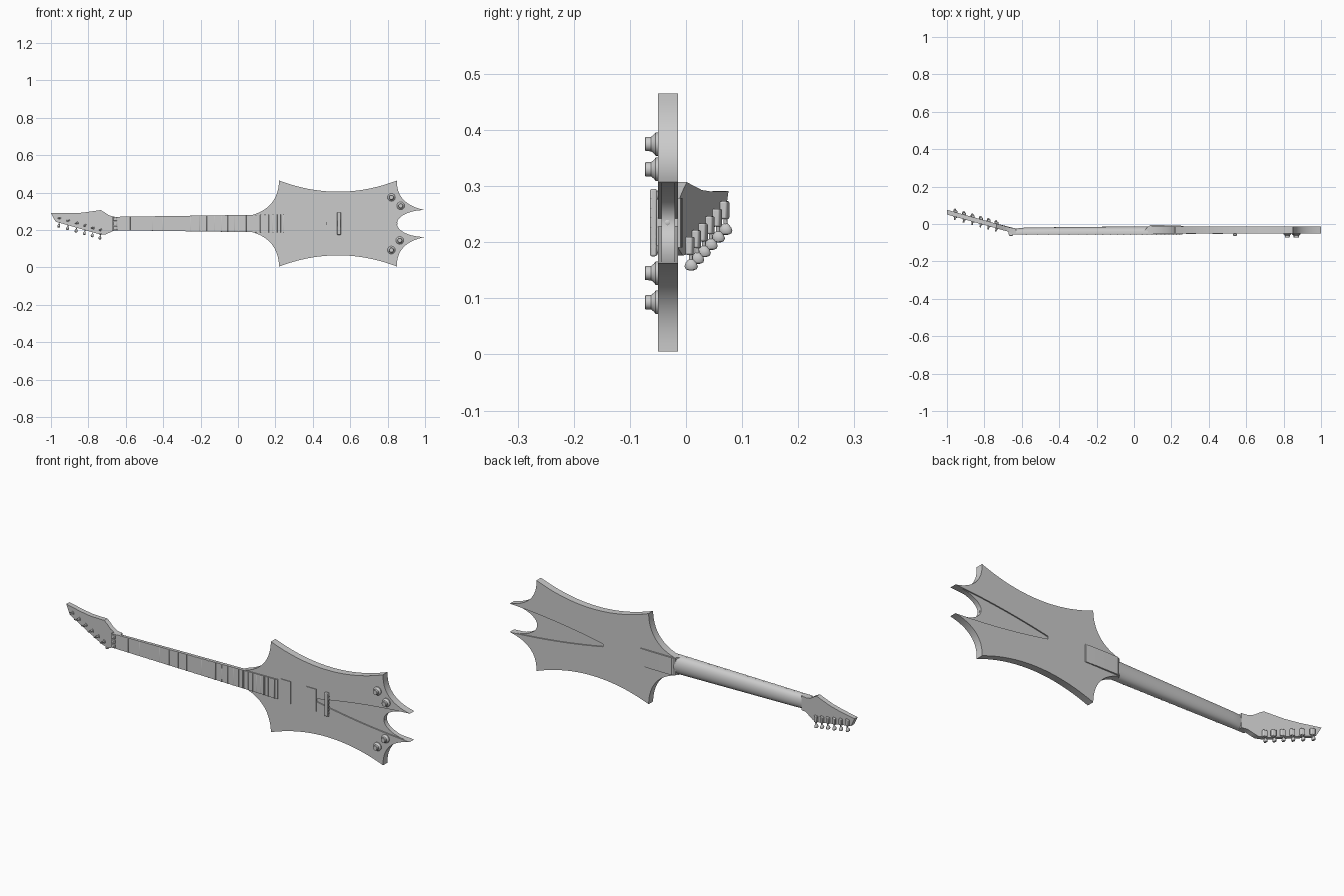
import bpy, bmesh, math
from mathutils import Vector

if "Cube" in bpy.data.objects:
    bpy.data.objects.remove(bpy.data.objects["Cube"])

grey = bpy.data.materials.new("plain grey")
grey.use_nodes = True
COLOUR = (0.6, 0.6, 0.6, 1)
grey.diffuse_color = COLOUR
grey.node_tree.nodes["Principled BSDF"].inputs["Base Color"].default_value = COLOUR

MID = 0.235          # height of the centre line
FRONT, BACK = -0.05, -0.014


def finish(name, bm, bevel=0):
    bmesh.ops.recalc_face_normals(bm, faces=bm.faces)
    me = bpy.data.meshes.new(name)
    bm.to_mesh(me)
    bm.free()
    me.materials.append(grey)
    ob = bpy.data.objects.new(name, me)
    bpy.context.collection.objects.link(ob)
    if bevel:
        mod = ob.modifiers.new("bevel", "BEVEL")
        mod.width, mod.segments = bevel, 2
    bpy.ops.object.select_all(action="DESELECT")
    ob.select_set(True)
    bpy.context.view_layer.objects.active = ob
    bpy.ops.object.shade_smooth_by_angle(angle=math.radians(35))
    return ob


def loft(name, rings, bevel=0):
    """Skin a row of equal closed rings and cap both ends."""
    bm = bmesh.new()
    vs = [[bm.verts.new(p) for p in ring] for ring in rings]
    n = len(rings[0])
    for a, b in zip(vs, vs[1:]):
        for i in range(n):
            j = (i + 1) % n
            bm.faces.new((a[i], a[j], b[j], b[i]))
    bm.faces.new(vs[0])
    bm.faces.new(vs[-1])
    return finish(name, bm, bevel)


def prism(name, pts, y0, y1, lean=lambda x: 0, bevel=0):
    """Extrude an x-z outline from y0 to y1."""
    return loft(name, [[(x, y + lean(x), z) for x, z in pts] for y in (y0, y1)], bevel)


def box(name, x0, x1, y0, y1, z0, z1, bevel=0, lean=lambda x: 0):
    return prism(name, [(x0, z0), (x1, z0), (x1, z1), (x0, z1)], y0, y1, lean, bevel)


def lathe(name, profile, origin, axis, n=20, flat=1):
    """Turn a (radius, distance) profile about an axis."""
    q = Vector(axis).to_track_quat("Z", "Y")
    rings = []
    for r, h in profile:
        ring = []
        for i in range(n):
            a = 2 * math.pi * i / n
            ring.append(Vector(origin) + q @ Vector((r * math.cos(a), r * flat * math.sin(a), h)))
        rings.append(ring)
    return loft(name, rings)


def arc(p, q, m, n=16):
    """Curve from p through m, stopping just before q."""
    c = [2 * m[k] - (p[k] + q[k]) / 2 for k in (0, 1)]
    return [tuple((1 - t) ** 2 * p[k] + 2 * t * (1 - t) * c[k] + t * t * q[k] for k in (0, 1))
            for t in (i / n for i in range(n))]


def flip(pts):
    return [(x, 2 * MID - z) for x, z in reversed(pts)]


# Body: concave pointed outline with a V opening at the tail
def notch(deg):
    a = math.radians(deg)
    return (0.85 + 0.15 * (1 - math.cos(a)), MID + 0.072 * math.sin(a))


heel, horn, corner, tip = (0.07, 0.279), (0.22, 0.465), (0.85, 0.465), (1.0, 0.307)
v_end, v_start = notch(84), (0.475, 0.242)
v_curve = arc(v_end, v_start, (0.73, 0.283)) + [v_start]
upper = (arc(heel, horn, (0.18, 0.345)) + arc(horn, corner, (0.535, 0.405), 24)
         + arc(corner, tip, (0.885, 0.362)) + [tip] + v_curve)
prism("body", upper + flip(upper), FRONT, BACK)

# Recessed panel filling the V
inner = [notch(6 * i) for i in range(14)] + v_curve
prism("tail_panel", inner + flip(inner)[:-1], FRONT + 0.006, BACK - 0.006)
lathe("tail_button", [(0.005, 0), (0.005, 0.004), (0.003, 0.005)], (0.848, -0.033, MID), (1, 0, 0), 12)

# Heel wedge on the back of the body
loft("neck_heel", [[(0.045, -0.045, z), (0.085, -0.006, z), (0.2, -0.007, z),
                    (0.265, -0.010, z), (0.265, -0.045, z)] for z in (0.191, 0.279)])


# Neck with a rounded back
def half_width(x):
    return 0.036 + (x + 0.65) / 0.91 * 0.013


rings = []
for x, depth in [(-0.65, 0.022), (-0.62, 0.027), (-0.58, 0.031), (-0.3, 0.034), (0.0, 0.037), (0.085, 0.038)]:
    w = half_width(x)
    rings.append([(x, FRONT + depth * math.sin(a) ** 0.8 if 0 < i < 16 else FRONT, MID + w * math.cos(a))
                  for i, a in ((i, math.pi * i / 16) for i in range(17))])
loft("neck", rings)

# Fretboard and frets
NUT_X, END_X, SCALE = -0.645, 0.26, 1.185
wa, wb = half_width(NUT_X), half_width(END_X)
prism("fretboard", [(NUT_X, MID - wa), (END_X, MID - wb), (END_X, MID + wb), (NUT_X, MID + wa)], -0.056, FRONT + 0.001)
for i in range(1, 25):
    x = NUT_X + SCALE * (1 - 2 ** (-i / 12))
    w = half_width(x)
    box(f"fret_{i}", x - 0.0025, x + 0.0025, -0.0585, -0.0555, MID - w, MID + w, 0.0008)


# Headstock leaning back
def lean(x):
    return max(0, -0.64 - x) * 0.28


head = [(-1.0, 0.291), (-0.9, 0.29), (-0.83, 0.293), (-0.775, 0.301), (-0.735, 0.307), (-0.715, 0.296),
        (-0.69, 0.279), (-0.66, 0.271), (-0.63, 0.271), (-0.63, 0.199), (-0.66, 0.199), (-0.685, 0.187),
        (-0.71, 0.176), (-0.75, 0.18), (-0.975, 0.245), (-0.985, 0.262)]
prism("headstock", head, FRONT, FRONT + 0.025, lean)

# Locking nut with three clamps
box("nut_base", -0.672, -0.642, -0.057, -0.04, 0.199, 0.271, 0.001)
for i in (-1, 0, 1):
    z = MID + i * 0.023
    box(f"nut_clamp_{i + 2}", -0.668, -0.647, -0.063, -0.056, z - 0.009, z + 0.009, 0.002)
    lathe(f"nut_screw_{i + 2}", [(0.004, 0), (0.004, 0.002)], (-0.6575, -0.0625, z), (0, -1, 0), 10)

# Tuners: string post, housing, shaft and button
back_dir = Vector((0.28, 1, 0)).normalized()
for i, x in enumerate((-0.955, -0.908, -0.862, -0.818, -0.776, -0.735), 1):
    edge = 0.245 - (x + 0.975) * 0.289
    y = FRONT + lean(x)
    lathe(f"tuner_post_{i}", [(0.009, 0), (0.009, 0.003), (0.005, 0.004), (0.004, 0.011), (0.005, 0.016), (0.003, 0.018)],
          (x, y, edge + 0.024), -back_dir, 14)
    box(f"tuner_housing_{i}", x - 0.010, x + 0.010, FRONT + 0.024, FRONT + 0.037, edge + 0.002, edge + 0.034, 0.003, lean)
    lathe(f"tuner_button_{i}", [(0.0035, -0.008), (0.0035, 0.006), (0.006, 0.008), (0.010, 0.013),
                                (0.012, 0.019), (0.010, 0.024), (0.005, 0.026)],
          (x, y + 0.032, edge), (-0.2, 0.03, -1), 16, 0.65)

# Pickups
for name, x0, x1 in (("neck_pickup", 0.277, 0.332), ("bridge_pickup", 0.42, 0.475)):
    box(name, x0, x1, -0.0535, FRONT + 0.002, 0.178, 0.292)

# Bridge bar with saddle screws on its side
box("bridge_bar", 0.53, 0.55, -0.064, FRONT - 0.002, 0.175, 0.295, 0.003)
for z in (0.187, 0.283):
    lathe("bridge_post", [(0.007, 0), (0.007, 0.006)], (0.54, FRONT + 0.001, z), (0, -1, 0), 12)
for i in range(6):
    lathe(f"saddle_screw_{i + 1}", [(0.004, 0), (0.004, 0.002)], (0.5495, -0.058, MID + (i - 2.5) * 0.017), (1, 0, 0), 10)

# Control knobs
knob = [(0.021, 0), (0.021, 0.004), (0.017, 0.007), (0.013, 0.012), (0.0125, 0.022), (0.011, 0.0235)]
for i, (x, z) in enumerate(((0.82, 0.375), (0.87, 0.33), (0.865, 0.145), (0.82, 0.093)), 1):
    lathe(f"control_knob_{i}", knob, (x, FRONT, z), (0, -1, 0), 24)
